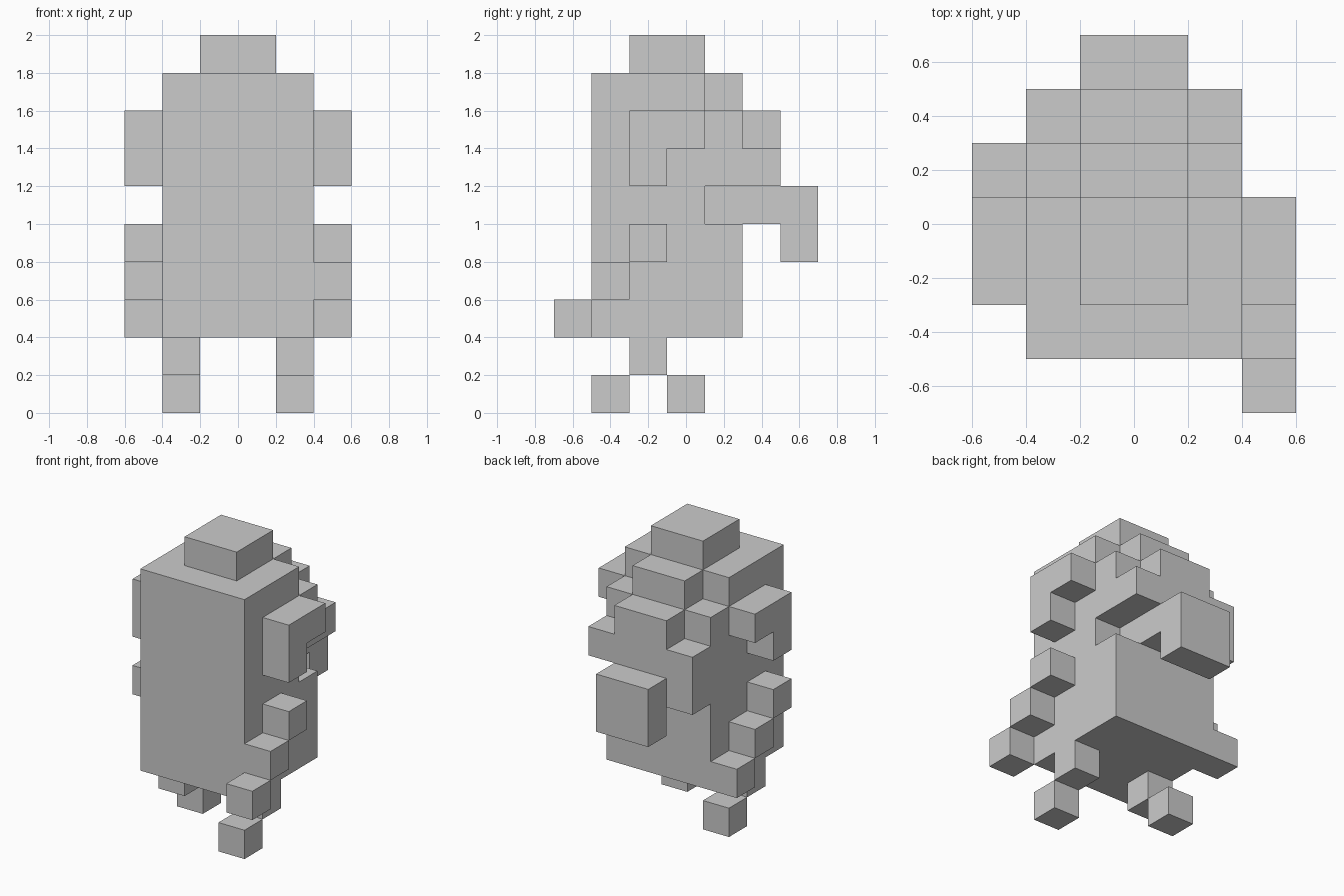
import bpy
import bmesh

if "Cube" in bpy.data.objects:
    bpy.data.objects.remove(bpy.data.objects["Cube"])


def part(name, *boxes):
    """One object made of boxes, each given as (x0, x1, y0, y1, z0, z1)."""
    bm = bmesh.new()
    for x0, x1, y0, y1, z0, z1 in boxes:
        for v in bmesh.ops.create_cube(bm, size=1)["verts"]:
            v.co = (x1 if v.co.x > 0 else x0,
                    y1 if v.co.y > 0 else y0,
                    z1 if v.co.z > 0 else z0)
    mesh = bpy.data.meshes.new(name)
    bm.to_mesh(mesh)
    bm.free()
    obj = bpy.data.objects.new(name, mesh)
    bpy.context.collection.objects.link(obj)
    return obj


def sided(side, x0, x1, *rest):
    """Box placed on the right (1) or left (-1) side."""
    return (*sorted((side * x0, side * x1)), *rest)


# Torso, with the deeper lower half
part("body", (-.4, .4, -.5, .1, .4, 1.8), (-.4, .4, .1, .3, .4, 1.0))
part("top_cap", (-.2, .2, -.3, .1, 1.8, 2.0))

# Stepped hump on the back
part("upper_back",
     (-.2, .2, .1, .3, 1.6, 1.8),
     (-.4, .4, .1, .3, 1.2, 1.6),
     (-.2, .2, .3, .5, 1.4, 1.6),
     (-.4, .4, .3, .5, 1.2, 1.4))
# Filled only on the left side
part("left_back_filler", (-.4, -.2, .1, .5, 1.0, 1.2))

# Hooked piece hanging behind
part("rear_hook", (-.2, .2, .1, .5, 1.0, 1.2), (-.2, .2, .5, .7, .8, 1.2))

for side, label, step in ((1, "right", -.2), (-1, "left", .2)):
    # L-shaped upper arm
    part(label + "_upper_arm",
         sided(side, .4, .6, -.3, -.1, 1.2, 1.6),
         sided(side, .4, .6, -.1, .1, 1.4, 1.6))
    # Diagonal limb of three cubes: forward on the right, backward on the left
    part(label + "_stepped_limb",
         *[sided(side, .4, .6, -.3 + i * step, -.1 + i * step,
                 .8 - .2 * i, 1.0 - .2 * i) for i in range(3)])
    # Leg and foot
    part(label + "_leg",
         *[sided(side, .2, .4, -.3 + i * step, -.1 + i * step,
                 .2 - .2 * i, .4 - .2 * i) for i in range(2)])
